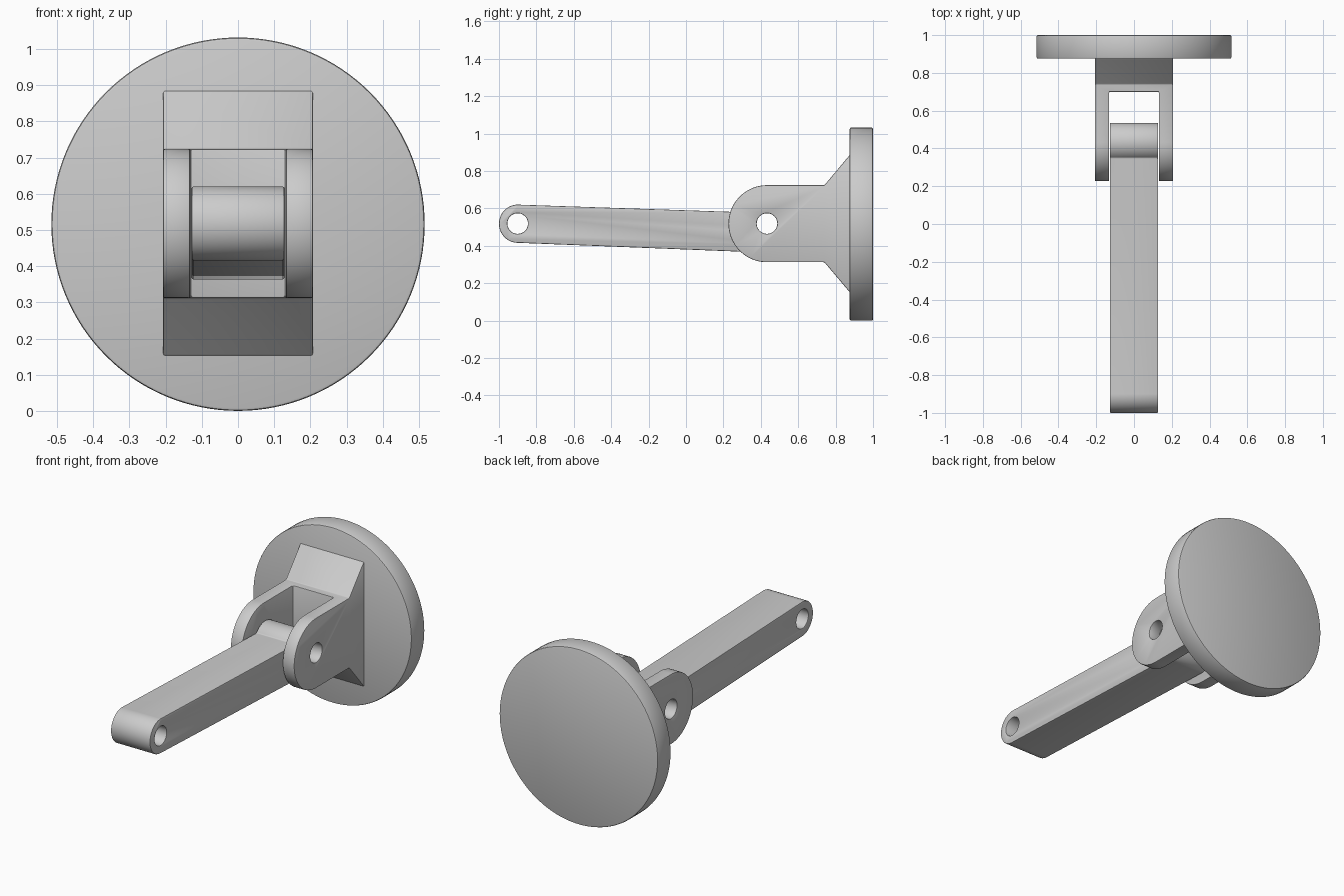
import bpy, bmesh
from math import sin, cos, radians, pi
from mathutils import Matrix

if "Cube" in bpy.data.objects:
    bpy.data.objects.remove(bpy.data.objects["Cube"])

ZC = 0.516          # height of the pivot axis and disc centre
PIVOT_Y = 0.433
TIP_Y = -0.9


def arc(cy, cz, ry, rz, a0, a1, n):
    return [(cy + ry * cos(radians(a0 + (a1 - a0) * i / n)),
             cz + rz * sin(radians(a0 + (a1 - a0) * i / n))) for i in range(n + 1)]


def add_object(name, bm):
    bmesh.ops.recalc_face_normals(bm, faces=bm.faces)
    me = bpy.data.meshes.new(name)
    bm.to_mesh(me)
    bm.free()
    ob = bpy.data.objects.new(name, me)
    bpy.context.collection.objects.link(ob)
    return ob


def extrude_x(name, profile, half):
    """Side profile (y, z) extruded from -half to +half in x."""
    bm = bmesh.new()
    face = bm.faces.new([bm.verts.new((-half, y, z)) for y, z in profile])
    ext = bmesh.ops.extrude_face_region(bm, geom=[face])
    verts = [g for g in ext["geom"] if isinstance(g, bmesh.types.BMVert)]
    bmesh.ops.translate(bm, vec=(2 * half, 0, 0), verts=verts)
    return add_object(name, bm)


def hole_cutter(y):
    cutter = extrude_x("hole_cutter", arc(y, ZC + 0.003, 0.055, 0.055, 0, 352.5, 47), 0.5)
    cutter.hide_render = True
    return cutter


def finish(ob, cutters=(), bevel=0.005):
    """Cut, soften the edges, and shade smooth by angle."""
    for c in cutters:
        m = ob.modifiers.new("cut", 'BOOLEAN')
        m.operation, m.solver, m.object = 'DIFFERENCE', 'EXACT', c
    b = ob.modifiers.new("soft_edges", 'BEVEL')
    b.width, b.segments = bevel, 2
    b.limit_method, b.angle_limit = 'ANGLE', radians(30)
    bpy.ops.object.select_all(action='DESELECT')
    ob.select_set(True)
    bpy.context.view_layer.objects.active = ob
    for m in list(ob.modifiers):
        bpy.ops.object.modifier_apply(modifier=m.name)
    bpy.ops.object.shade_smooth_by_angle(angle=radians(30))
    for c in cutters:
        bpy.data.objects.remove(c)


# round mounting plate
bm = bmesh.new()
bmesh.ops.create_cone(bm, cap_ends=True, segments=128, radius1=0.516, radius2=0.516, depth=0.125,
                      matrix=Matrix.Translation((0, 0.9375, ZC)) @ Matrix.Rotation(pi / 2, 4, 'X'))
finish(add_object("mounting_plate", bm), bevel=0.008)

# clevis: flared root, two rounded lugs, slot between them
R = 0.206
clevis = extrude_x("clevis",
                   arc(PIVOT_Y, ZC + 0.002, R, R, 90, 270, 48)
                   + [(0.74, ZC + 0.002 - R), (0.875, 0.152), (0.885, 0.152),
                      (0.885, 0.885), (0.875, 0.885), (0.74, ZC + 0.002 + R)], 0.207)
slot = extrude_x("slot_cutter", [(0.1, 0.1), (0.699, 0.1), (0.699, 0.95), (0.1, 0.95)], 0.132)
slot.hide_render = True
finish(clevis, [slot, hole_cutter(PIVOT_Y)])

# arm: rounded tip, sloping bar, raised pivot eye
r = 0.102
arm = extrude_x("arm",
                arc(TIP_Y, ZC + 0.002, 0.1, r, 90, 270, 32)
                + arc(PIVOT_Y, ZC + 0.002, r, 0.155, 270, 360, 20)
                + arc(PIVOT_Y, ZC + 0.002, r, r, 0, 144, 32)[1:], 0.128)
finish(arm, [hole_cutter(TIP_Y), hole_cutter(PIVOT_Y)])
